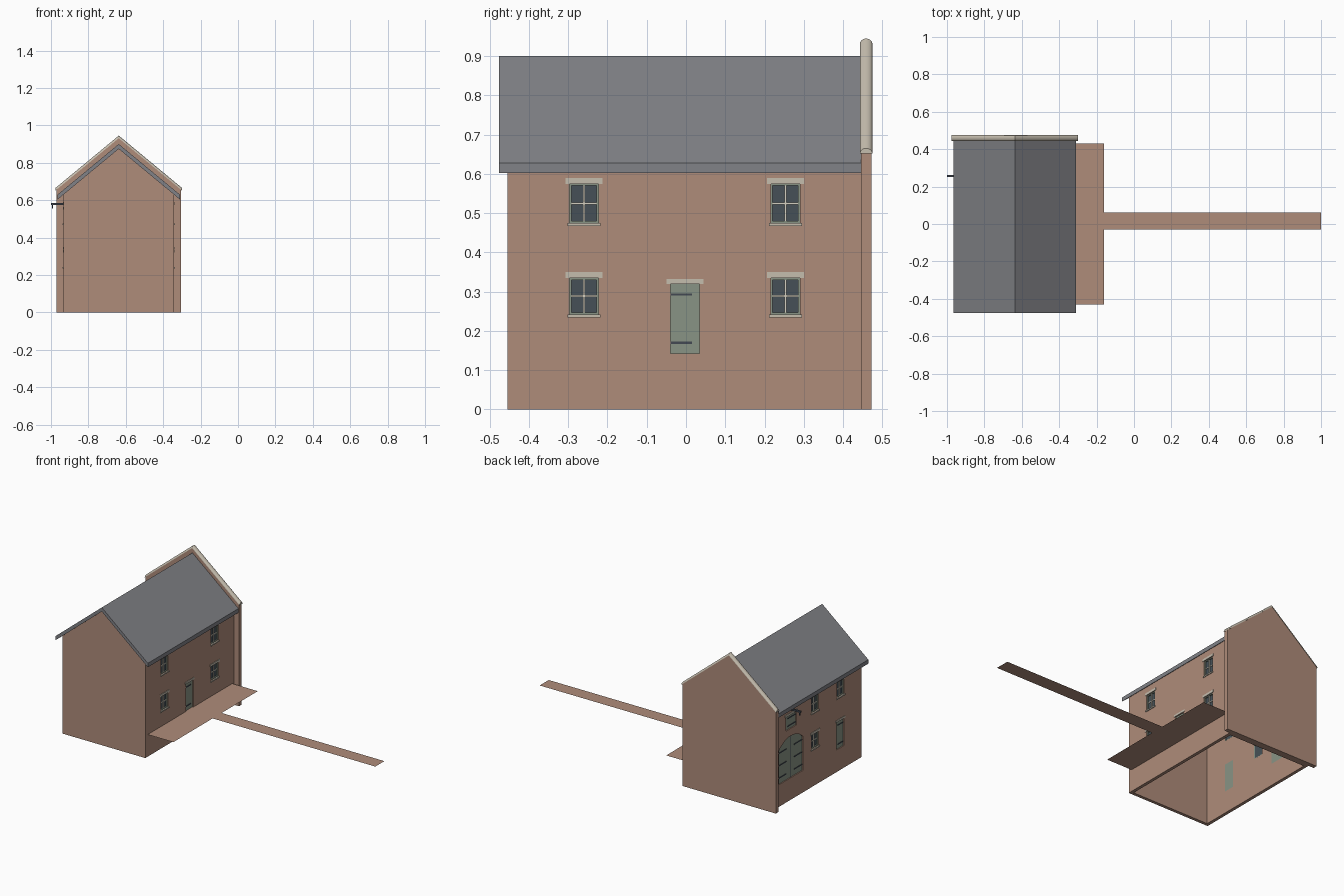
import bpy, bmesh, math
from mathutils import Vector

if "Cube" in bpy.data.objects:
    bpy.data.objects.remove(bpy.data.objects["Cube"], do_unlink=True)


def material(name, rgb):
    lin = [((c / 255 + 0.055) / 1.055) ** 2.4 for c in rgb] + [1]
    m = bpy.data.materials.new(name)
    m.use_nodes = True
    m.diffuse_color = lin
    m.node_tree.nodes["Principled BSDF"].inputs["Base Color"].default_value = lin
    return m


BRICK = material("brick", (175, 140, 122))
SLATE = material("roof slate", (129, 130, 135))
STONE = material("pale stone", (197, 189, 174))
GREEN = material("sage paint", (137, 148, 133))
GLASS = material("dark glass", (70, 80, 87))
IRON = material("iron", (66, 72, 82))
CREAM = material("cream paint", (214, 209, 194))

CX = -0.6375                # house centre line
HALF, THICK = 0.295, 0.02   # half width and thickness of the walls
FRONT, BACK = -0.455, 0.447
SLOPE = 0.827


def finish(name, bm, mat):
    bmesh.ops.recalc_face_normals(bm, faces=bm.faces)
    me = bpy.data.meshes.new(name)
    bm.to_mesh(me)
    bm.free()
    if mat:
        me.materials.append(mat)
    ob = bpy.data.objects.new(name, me)
    bpy.context.collection.objects.link(ob)
    return ob


def prism(name, pts, move, mat):
    """Extrude a flat outline of 3D points along a vector."""
    bm = bmesh.new()
    face = bm.faces.new([bm.verts.new(p) for p in pts])
    ext = bmesh.ops.extrude_face_region(bm, geom=[face], use_keep_orig=True)
    new = [g for g in ext["geom"] if isinstance(g, bmesh.types.BMVert)]
    bmesh.ops.translate(bm, verts=new, vec=move)
    return finish(name, bm, mat)


def gable(name, half, base, apex, y0, y1, mat):
    eave = apex - SLOPE * half
    pts = [(-half, base), (half, base), (half, eave), (0, apex), (-half, eave)]
    return prism(name, [(CX + x, y0, z) for x, z in pts], (0, y1 - y0, 0), mat)


def boxes(name, mat, ranges):
    """One object from boxes given as (x0, x1, y0, y1, z0, z1)."""
    bm = bmesh.new()
    for r in ranges:
        vs = bmesh.ops.create_cube(bm, size=1)["verts"]
        for v in vs:
            v.co = Vector([(r[2 * i] + r[2 * i + 1]) / 2 +
                           v.co[i] * abs(r[2 * i + 1] - r[2 * i]) for i in range(3)])
    return finish(name, bm, mat)


def on_wall(side, depth0, depth1, y0, y1, z0, z1):
    """Box range on a long wall, depth measured outwards from its face."""
    return (CX + side * (HALF + depth0), CX + side * (HALF + depth1), y0, y1, z0, z1)


# Hollow gabled walls, open below
walls = gable("walls", HALF, 0, 0.874, FRONT, BACK, BRICK)
cutters = [gable("room_cutter", HALF - THICK, -0.1, 0.85,
                 FRONT + THICK, BACK - THICK, None)]


def opening(side, y0, y1, z0, z1):
    cutters.append(boxes("opening_cutter", None, [on_wall(side, -0.03, 0.01, y0, y1, z0, z1)]))


def lintel(name, side, y0, y1, z, height):
    boxes(name, STONE, [on_wall(side, -0.01, 0.003, y0 - 0.01, y1 + 0.01, z, z + height)])


def window(name, side, y, z0, z1):
    y0, y1, zm, f, b = y - 0.037, y + 0.037, (z0 + z1) / 2, 0.005, 0.0025
    opening(side, y0, y1, z0, z1)
    lintel(name + "_lintel", side, y0, y1, z1, 0.015)
    boxes(name + "_sill", STONE,
          [on_wall(side, -0.012, 0.005, y0 - 0.005, y1 + 0.005, z0 - 0.008, z0)])
    boxes(name + "_frame", GREEN, [on_wall(side, -0.017, -0.004, *r) for r in (
        (y0, y0 + f, z0, z1), (y1 - f, y1, z0, z1),
        (y0 + f, y1 - f, z0, z0 + f), (y0 + f, y1 - f, z1 - f, z1))])
    boxes(name + "_glass", GLASS, [on_wall(side, -0.015, -0.011, y0 + f, y1 - f, z0 + f, z1 - f)])
    boxes(name + "_bars", CREAM, [
        on_wall(side, -0.013, -0.006, y - b, y + b, z0 + f, z1 - f),
        on_wall(side, -0.013, -0.007, y0 + f, y1 - f, zm - b, zm + b)])


def door(name, side, y0, y1, z0, z1, hinge_heights):
    opening(side, y0, y1, z0, z1)
    lintel(name + "_lintel", side, y0, y1, z1, 0.013)
    boxes(name, GREEN, [on_wall(side, -THICK, -0.006, y0, y1, z0, z1)])
    length = (y1 - y0) * 0.75
    boxes(name + "_hinges", IRON, [on_wall(side, -0.008, -0.003, y0, y0 + length, h - 0.003, h + 0.003)
                                   for h in hinge_heights])


# Windows and doors of both long walls
for floor, z0, z1 in (("lower", 0.242, 0.335), ("upper", 0.475, 0.575)):
    for place, y in (("front", -0.26), ("back", 0.253)):
        window(f"right_{floor}_{place}_window", 1, y, z0, z1)
    window(f"left_{floor}_middle_window", -1, 0.018, z0, z1)
window("left_upper_front_window", -1, -0.241, 0.475, 0.575)
door("right_door", 1, -0.04, 0.034, 0.142, 0.32, (0.17, 0.293))
door("left_door", -1, -0.277, -0.203, 0.142, 0.32, (0.17, 0.293))
door("loft_hatch", -1, 0.208, 0.314, 0.46, 0.55, (0.48, 0.53))

# Arched double door
MID, REACH, SPRING, RISE = 0.263, 0.123, 0.36, 0.052
radius = (REACH ** 2 + RISE ** 2) / (2 * RISE)
spread = math.asin(REACH / radius)
arch = [(MID - REACH, 0.142), (MID + REACH, 0.142)]
for i in range(13):
    a = spread * (1 - i / 6)
    arch.append((MID + radius * math.sin(a), SPRING + RISE - radius * (1 - math.cos(a))))
face_x = CX - HALF
cutters.append(prism("arch_cutter", [(face_x - 0.01, y, z) for y, z in arch], (0.04, 0, 0), None))
prism("arched_door", [(face_x + 0.006, y, z) for y, z in arch], (0.014, 0, 0), GREEN)
strips = [on_wall(-1, -0.008, -0.003, MID + s * 0.04, MID + s * REACH, h - 0.003, h + 0.003)
          for s in (-1, 1) for h in (0.18, 0.26, 0.34)]
strips.append(on_wall(-1, -0.008, -0.005, MID - 0.001, MID + 0.001, 0.142, SPRING + RISE))
boxes("arched_door_hinges", IRON, strips)

# Cut the room and the openings out of the walls
for c in cutters:
    c.hide_render = True
    mod = walls.modifiers.new("cut", "BOOLEAN")
    mod.operation, mod.solver, mod.object = "DIFFERENCE", "EXACT", c
bpy.context.view_layer.objects.active = walls
for name in [m.name for m in walls.modifiers]:
    bpy.ops.object.modifier_apply(modifier=walls.modifiers[0].name)
for c in cutters:
    bpy.data.objects.remove(c, do_unlink=True)

# Hoist beam with hook over the hatch
boxes("hoist_beam", IRON, [(-1, face_x + 0.01, 0.25, 0.262, 0.575, 0.585),
                           (-0.994, -0.988, 0.253, 0.259, 0.555, 0.576)])

# Roof slab
R, TOP, DROP = 0.3285, 0.9, 0.026
low = TOP - SLOPE * R
outline = [(-R, low), (0, TOP), (R, low), (R, low - DROP), (0, TOP - DROP), (-R, low - DROP)]
prism("roof", [(CX + x, -0.477, z) for x, z in outline], (0, 0.477 + BACK, 0), SLATE)

# Back parapet wall
gable("parapet", 0.333, 0, 0.931, 0.446, 0.472, BRICK)

# Half-round coping along the parapet
bm = bmesh.new()
section = [(0.459 + 0.016 * math.cos(math.pi * i / 10), 0.014 * math.sin(math.pi * i / 10))
           for i in range(11)]
rings = []
for x in (-0.338, 0, 0.338):
    z = 0.931 - SLOPE * abs(x)
    rings.append([bm.verts.new((CX + x, y, z + h)) for y, h in section])
for a, b in zip(rings, rings[1:]):
    for i in range(11):
        j = (i + 1) % 11
        bm.faces.new((a[i], a[j], b[j], b[i]))
bm.faces.new(rings[0])
bm.faces.new(rings[-1])
coping = finish("coping", bm, STONE)
bpy.ops.object.select_all(action="DESELECT")
coping.select_set(True)
bpy.context.view_layer.objects.active = coping
bpy.ops.object.shade_smooth_by_angle(angle=math.radians(35))

# Thin landing and long walkway beside the right door
bm = bmesh.new()
for x0, x1, y0, y1 in ((CX + HALF, -0.16, -0.43, 0.43), (-0.16, 1, -0.03, 0.062)):
    bm.faces.new([bm.verts.new((x, y, 0.142)) for x, y in ((x0, y0), (x1, y0), (x1, y1), (x0, y1))])
finish("landing_and_walkway", bm, BRICK)
